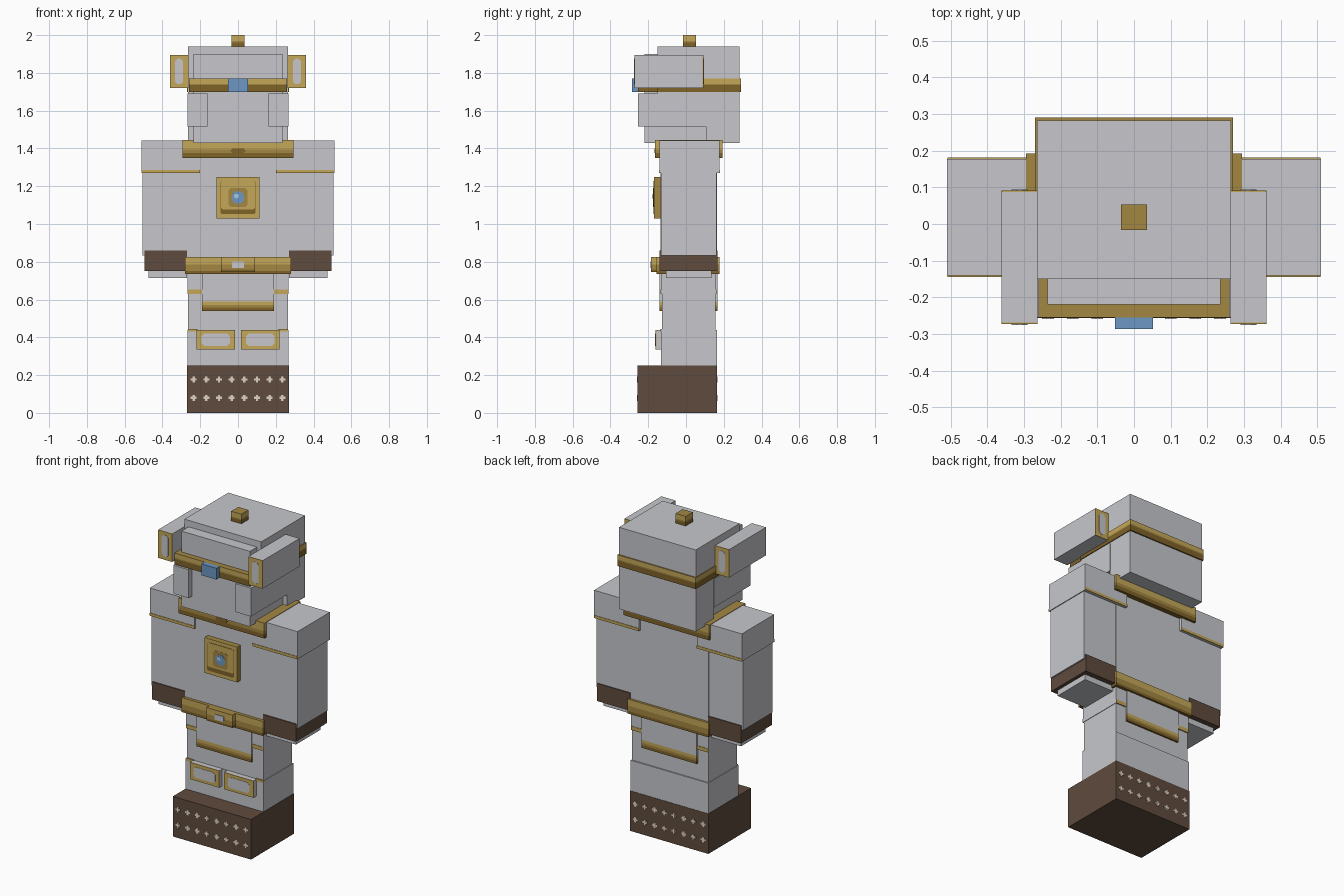
import bpy, bmesh, math
from mathutils import Matrix

if "Cube" in bpy.data.objects:
    bpy.data.objects.remove(bpy.data.objects["Cube"])

COLOURS = {
    "grey": (0.57, 0.575, 0.605),
    "light gold": (0.56, 0.39, 0.10),
    "gold": (0.37, 0.245, 0.055),
    "dark gold": (0.21, 0.125, 0.022),
    "brown": (0.114, 0.07, 0.047),
    "cream": (0.74, 0.65, 0.56),
    "blue": (0.15, 0.31, 0.55),
    "pale blue": (0.42, 0.62, 0.85),
}
MATS = {}
for key, rgb in COLOURS.items():
    MATS[key] = bpy.data.materials.new(key)
    MATS[key].diffuse_color = (*rgb, 1)


def finish(name, bm, mats):
    bmesh.ops.recalc_face_normals(bm, faces=bm.faces)
    me = bpy.data.meshes.new(name)
    bm.to_mesh(me)
    bm.free()
    for m in mats:
        me.materials.append(MATS[m])
    ob = bpy.data.objects.new(name, me)
    bpy.context.collection.objects.link(ob)
    return ob


def add_box(bm, x, y, z):
    size = [b - a for a, b in (x, y, z)]
    mid = [(a + b) / 2 for a, b in (x, y, z)]
    bmesh.ops.create_cube(bm, size=1, matrix=Matrix.Translation(mid) @ Matrix.Diagonal((*size, 1)))


def box(name, mat, x, y, z):
    bm = bmesh.new()
    add_box(bm, x, y, z)
    return finish(name, bm, [mat])


def pair(name, mat, x, y, z):
    """One box on each side, mirrored in x."""
    for side, sx in (("left", x), ("right", (-x[1], -x[0]))):
        box(f"{side}_{name}", mat, sx, y, z)


def striped(name, x, y, z, cuts):
    """Gold box cut into light, mid and dark height stripes; the top is mid gold."""
    bm = bmesh.new()
    add_box(bm, x, y, z)
    for c in cuts:
        bmesh.ops.bisect_plane(bm, geom=bm.verts[:] + bm.edges[:] + bm.faces[:],
                               plane_co=(0, 0, c), plane_no=(0, 0, 1))
    bm.normal_update()
    for f in bm.faces:
        h = f.calc_center_median().z
        f.material_index = 1 if f.normal.z > 0.5 else sum(h < c for c in cuts)
    return finish(name, bm, ["light gold", "gold", "dark gold"])


def inlay(name, mat, cx, cz, w, h, y, ch, t=0.006):
    """Thin plate with clipped corners, standing on a front or back face."""
    a, b = w / 2, h / 2
    pts = [(-a + ch, -b), (a - ch, -b), (a, -b + ch), (a, b - ch),
           (a - ch, b), (-a + ch, b), (-a, b - ch), (-a, -b + ch)]
    bm = bmesh.new()
    f = bm.faces.new([bm.verts.new((cx + px, y - t / 2, cz + pz)) for px, pz in pts])
    ext = bmesh.ops.extrude_face_region(bm, geom=[f])
    bmesh.ops.translate(bm, vec=(0, t, 0), verts=[v for v in ext["geom"] if isinstance(v, bmesh.types.BMVert)])
    return finish(name, bm, [mat])


# Boots with rows of small crosses front and back
box("boots", "brown", (-.27, .27), (-.257, .165), (0, .25))
bm = bmesh.new()
for y in (-.257, .165):
    for z in (.08, .177):
        for i in range(8):
            x = (i - 3.5) * .067
            add_box(bm, (x - .016, x + .016), (y - .002, y + .002), (z - .006, z + .006))
            add_box(bm, (x - .006, x + .006), (y - .0025, y + .0025), (z - .016, z + .016))
finish("boot_crosses", bm, ["cream"])

# Legs, tunic hem and knee plates
box("lower_legs", "grey", (-.268, .268), (-.133, .163), (.25, .44))
box("upper_legs", "grey", (-.264, .264), (-.127, .155), (.44, .76))
pair("thigh_trim", "light gold", (.215, .266), (-.135, -.128), (.43, .445))
box("tunic_hem", "grey", (-.267, .267), (-.131, .159), (.63, .76))
for face, y in (("front", (-.134, -.128)), ("back", (.156, .162))):
    pair(face + "_hem_trim", "light gold", (.19, .266), y, (.63, .653))
for face, y in (("front", (-.14, -.12)), ("back", (.15, .166))):
    box(face + "_flap", "grey", (-.19, .19), y, (.59, .75))
    striped(face + "_flap_trim", (-.19, .19), y, (.54, .59), (.572, .558))
pair("knee_plate", "grey", (.017, .22), (-.157, -.13), (.335, .44))
for s in (-1, 1):
    inlay("knee_frame", "light gold", s * .1185, .3875, .203, .105, -.158, .001)
    inlay("knee_panel", "grey", s * .1185, .3875, .15, .066, -.160, .014)

# Torso and chest badge
box("torso", "grey", (-.27, .27), (-.135, .163), (.75, 1.435))
box("badge", "gold", (-.113, .113), (-.168, -.13), (1.03, 1.25))
inlay("badge_rim", "light gold", 0, 1.14, .226, .22, -.167, .001)
inlay("badge_shade", "dark gold", 0, 1.14, .185, .176, -.169, .008)
inlay("badge_field", "light gold", 0, 1.153, .182, .15, -.170, .008)
inlay("badge_centre", "gold", 0, 1.14, .10, .10, -.171, .012)
inlay("badge_gem", "blue", 0, 1.14, .064, .064, -.173, .018)
inlay("badge_glint", "pale blue", -.008, 1.148, .024, .024, -.174, .006)

# Belt and buckle
striped("belt", (-.28, .28), (-.155, .178), (.735, .825), (.785, .752))
striped("buckle", (-.09, .09), (-.184, -.15), (.745, .825), (.785, .758))
inlay("buckle_panel", "grey", 0, .784, .064, .034, -.185, .003)

# Arms, cuffs, hands and shoulder pads
pair("arm", "grey", (.265, .505), (-.133, .161), (.832, 1.28))
pair("cuff", "brown", (.27, .496), (-.139, .167), (.75, .86))
pair("hand", "grey", (.27, .475), (-.107, .135), (.715, .76))
pair("shoulder_pad", "grey", (.2, .51), (-.141, .178), (1.27, 1.442))
for face, y in (("front", (-.144, -.138)), ("back", (.175, .181))):
    pair(face + "_shoulder_trim", "light gold", (.2, .509), y, (1.27, 1.287))

# Collar
striped("collar", (-.295, .295), (-.163, .193), (1.35, 1.445), (1.395, 1.376))
inlay("collar_clasp", "dark gold", 0, 1.388, .08, .024, -.163, .009)

# Head: face block, helmet shell and cheek guards
box("face", "grey", (-.236, .236), (-.22, .12), (1.43, 1.9))
box("helmet_back", "grey", (-.265, .265), (.106, .282), (1.43, 1.70))
box("helmet_top", "grey", (-.265, .265), (-.15, .282), (1.69, 1.94))
pair("cheek_guard", "grey", (.162, .268), (-.255, .107), (1.515, 1.692))

# Headband, gem and top knob
striped("headband", (-.27, .27), (-.15, .29), (1.70, 1.77), (1.742, 1.735))
striped("headband_front", (-.26, .26), (-.255, -.15), (1.70, 1.77), (1.742, 1.735))
box("forehead_gem", "blue", (-.052, .052), (-.287, -.25), (1.70, 1.77))
striped("top_knob", (-.035, .035), (-.017, .053), (1.94, 2.0), (1.97, 1.962))

# Ear blocks with framed ends
pair("ear_block", "grey", (.263, .361), (-.269, .088), (1.72, 1.895))
for s in (-1, 1):
    for y, out in ((-.27, -1), (.089, 1)):
        inlay("ear_frame", "light gold", s * .312, 1.8075, .098, .175, y, .001)
        inlay("ear_panel", "grey", s * .312, 1.8075, .044, .135, y + out * .002, .014)

for m in bpy.data.materials:
    if m.users and not m.is_grease_pencil:
        m.use_nodes = True
        m.node_tree.nodes["Principled BSDF"].inputs["Base Color"].default_value = m.diffuse_color
